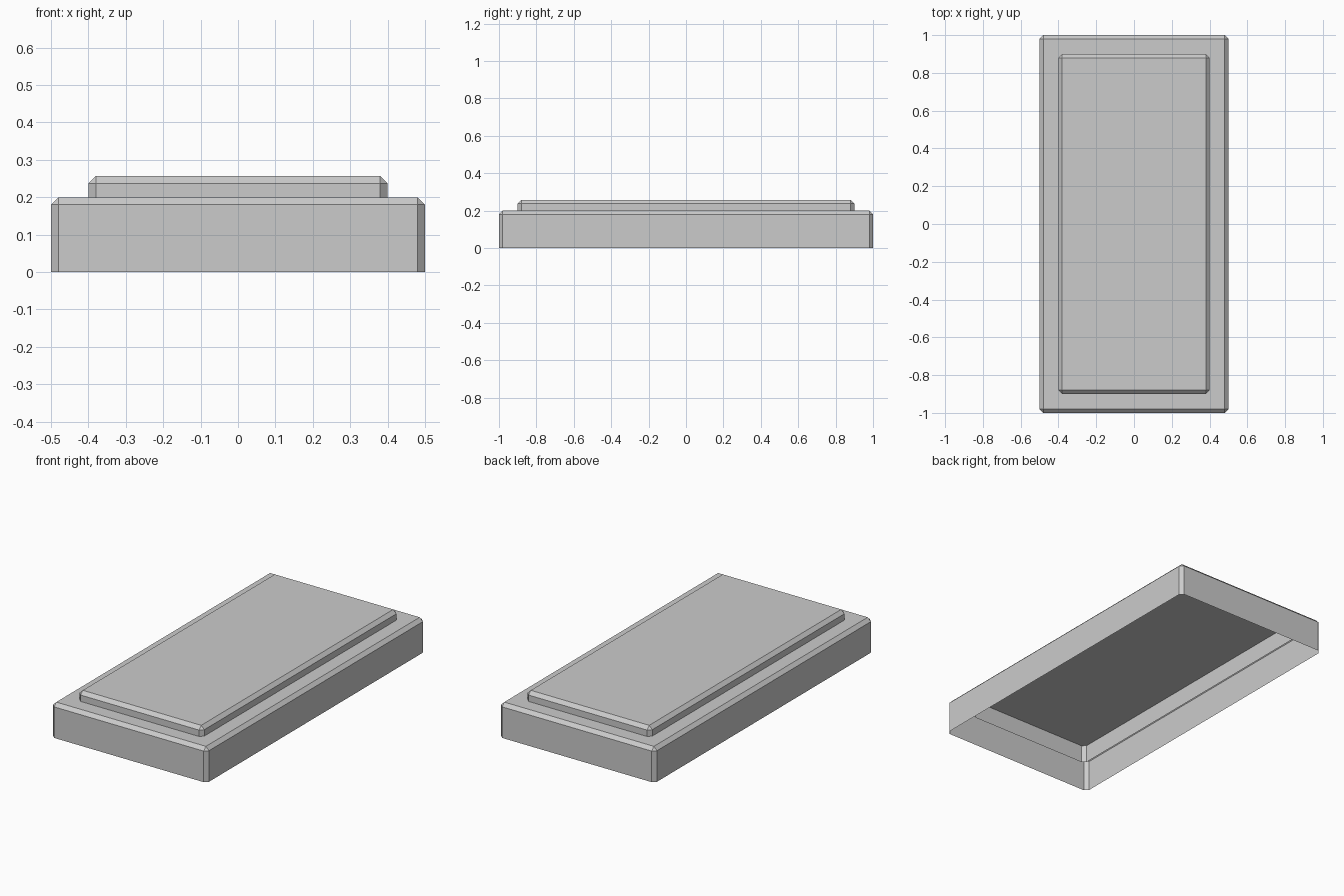
import bpy, bmesh
from mathutils import Matrix

if "Cube" in bpy.data.objects:
    bpy.data.objects.remove(bpy.data.objects["Cube"])


def open_slab(name, width, length, z0, z1, chamfer=0.02):
    """Chamfered box shell with an open underside."""
    bm = bmesh.new()
    bmesh.ops.create_cube(bm, size=1, matrix=Matrix.Translation((0, 0, (z0 + z1) / 2))
                          @ Matrix.Diagonal((width, length, z1 - z0, 1)))

    def at_bottom(item):
        return all(abs(v.co.z - z0) < 1e-5 for v in item.verts)

    # Chamfer the corners and top rim, leaving the bottom rim sharp
    edges = [e for e in bm.edges if not at_bottom(e)]
    bmesh.ops.bevel(bm, geom=edges, offset=chamfer, offset_type='OFFSET',
                    segments=1, profile=0.5, affect='EDGES')
    bmesh.ops.delete(bm, geom=[f for f in bm.faces if at_bottom(f)], context='FACES_ONLY')
    mesh = bpy.data.meshes.new(name)
    bm.to_mesh(mesh)
    bm.free()
    obj = bpy.data.objects.new(name, mesh)
    bpy.context.collection.objects.link(obj)
    return obj


# Lower slab
open_slab("base_slab", 1.0, 2.0, 0.0, 0.2)
# Raised panel, its skirt sinking inside the base
open_slab("raised_panel", 0.8, 1.8, 0.097, 0.257)
